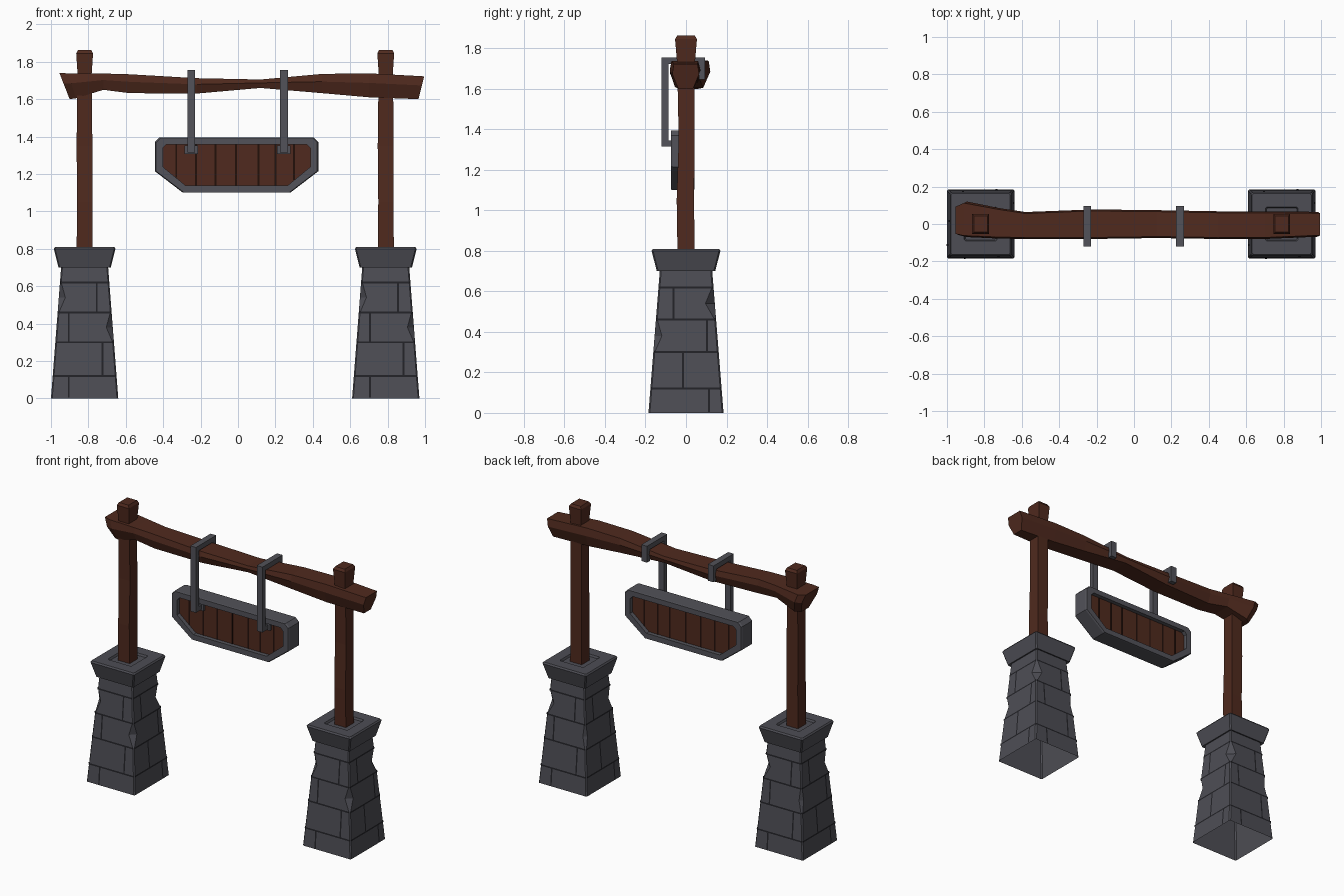
import bpy, bmesh
from math import cos, sin, pi

if "Cube" in bpy.data.objects:
    bpy.data.objects.remove(bpy.data.objects["Cube"])


def material(name, rgb):
    m = bpy.data.materials.new(name)
    m.diffuse_color = (*rgb, 1)
    m.use_nodes = True
    m.node_tree.nodes["Principled BSDF"].inputs["Base Color"].default_value = m.diffuse_color
    return m


STONE = material("stone", (0.075, 0.075, 0.09))
MORTAR = material("mortar", (0.016, 0.016, 0.02))
IRON = material("iron", (0.085, 0.085, 0.1))
WOOD = material("wood", (0.08, 0.023, 0.013))
GAP = material("dark_wood", (0.016, 0.005, 0.003))


def loft(name, rings, mat, start=True, end=True, loop=False):
    """Skin a list of equal-length point rings."""
    bm = bmesh.new()
    vs = [[bm.verts.new(p) for p in r] for r in rings]
    n = len(rings[0])
    pairs = list(zip(vs, vs[1:])) + ([(vs[-1], vs[0])] if loop else [])
    for a, b in pairs:
        for i in range(n):
            j = (i + 1) % n
            bm.faces.new((a[i], a[j], b[j], b[i]))
    if start and not loop:
        bm.faces.new(vs[0])
    if end and not loop:
        bm.faces.new(vs[-1])
    bmesh.ops.recalc_face_normals(bm, faces=bm.faces)
    return finish(name, bm, mat)


def finish(name, bm, mat):
    me = bpy.data.meshes.new(name)
    bm.to_mesh(me)
    bm.free()
    me.materials.append(mat)
    ob = bpy.data.objects.new(name, me)
    bpy.context.collection.objects.link(ob)
    return ob


def box(name, lo, hi, mat):
    ring = lambda z: [(lo[0], lo[1], z), (hi[0], lo[1], z), (hi[0], hi[1], z), (lo[0], hi[1], z)]
    return loft(name, [ring(lo[2]), ring(hi[2])], mat)


# ---- Stone pillars: tapered shaft, chipped corners, flared cap with a post socket
SY = 1.03
ROWS = [0, 0.12, 0.30, 0.46, 0.62, 0.71]
JOINTS = [[-0.085, 0.095, -0.085, 0.065], [0.11, -0.015, 0.10, -0.06]]


def half(z):
    return 0.18 - 0.055 * z / 0.71


def square(cx, z, h, chips=(0.007,) * 4):
    """Square ring with each corner cut by its own chip size."""
    pts = []
    corners = [(-1, -1), (1, -1), (1, 1), (-1, 1)]
    for k, ((sx, sy), c) in enumerate(zip(corners, chips)):
        a, b = (sx * h, sy * (h - c)), (sx * (h - c), sy * h)
        pts += [a, b] if k % 2 == 0 else [b, a]
    return [(cx + x, y * SY, z) for x, y in pts]


def pillar(side, cx):
    s = 0.007
    rings = [square(cx, z, half(z)) for z in (0, 0.12, 0.30)]
    rings.append(square(cx, 0.38, half(0.38), (s, 0.035, s, 0.02)))
    rings.append(square(cx, 0.46, half(0.46)))
    rings.append(square(cx, 0.54, half(0.54), (0.035, s, 0.045, s)))
    rings += [square(cx, z, half(z)) for z in (0.62, 0.705)]
    rings += [square(cx, z, h) for z, h in
              [(0.70, 0.14), (0.80, 0.165), (0.81, 0.158), (0.81, 0.088), (0.797, 0.082)]]
    loft(side + "_pillar", rings, STONE, start=False)

    # mortar lines lie just proud of the four faces
    bm = bmesh.new()
    for q in range(4):
        def quad(u0, u1, z0, z1):
            vs = []
            for u, z in ((u0, z0), (u1, z0), (u1, z1), (u0, z1)):
                d = -half(z) - 0.002
                x, y = u * cos(q * pi / 2) - d * sin(q * pi / 2), u * sin(q * pi / 2) + d * cos(q * pi / 2)
                vs.append(bm.verts.new((cx + x, y * SY, z)))
            bm.faces.new(vs)
        for z in ROWS[1:5]:
            quad(-half(z) + 0.004, half(z) - 0.004, z - 0.005, z + 0.005)
        for u, z0, z1 in zip(JOINTS[q % 2], ROWS, ROWS[1:]):
            quad(u - 0.005, u + 0.005, z0 + 0.005, z1 - 0.005)
    finish(side + "_mortar_lines", bm, MORTAR)


# ---- Wooden posts: slightly wobbly, flaring at the head
def post(side, cx):
    prof = [(0.79, 0, 0, 0.043, 0.042), (1.05, 0.001, -0.003, 0.041, 0.043),
            (1.35, -0.001, 0.003, 0.042, 0.039), (1.60, 0, 0, 0.040, 0.041),
            (1.74, 0, 0, 0.038, 0.045), (1.845, 0, 0, 0.045, 0.054), (1.862, 0, 0, 0.036, 0.044)]
    rings = [[(cx + dx + sx * hx, dy + sy * hy, z) for sx, sy in ((-1, -1), (1, -1), (1, 1), (-1, 1))]
             for z, dx, dy, hx, hy in prof]
    loft(side + "_post", rings, WOOD)


for side, cx in (("left", -0.82), ("right", 0.79)):
    pillar(side, cx)
    post(side, cx)

# ---- Rough-hewn crossbeam: x, bottom x shift, front y, back y, top z, bottom z, bottom inset
beam = [(-0.955, 0.055, -0.06, 0.10, 1.74, 1.60, 0.04),
        (-0.91, 0.045, -0.07, 0.12, 1.738, 1.605, 0.035),
        (-0.72, 0, -0.078, 0.085, 1.737, 1.65, 0.02),
        (-0.58, 0, -0.08, 0.064, 1.733, 1.632, 0.02),
        (-0.22, 0, -0.08, 0.078, 1.712, 1.63, 0.02),
        (0.12, 0, -0.075, 0.074, 1.705, 1.66, 0.012),
        (0.45, 0, -0.08, 0.068, 1.735, 1.632, 0.02),
        (0.70, 0, -0.08, 0.068, 1.738, 1.61, 0.025),
        (0.995, -0.03, -0.068, 0.065, 1.722, 1.60, 0.03)]
rings = []
for x, dx, f, b, t, bt, i in beam:
    m = bt + (t - bt) * 0.6
    rings.append([(x, f + 0.008, t), (x + dx * 0.4, f, m), (x + dx, f + i, bt),
                  (x + dx, b - i, bt), (x + dx * 0.4, b, m), (x, b - 0.008, t)])
loft("crossbeam", rings, WOOD)

# ---- Hanging sign: chamfered iron frame around a plank panel
outer = [(-0.445, 1.37), (-0.42, 1.395), (0.405, 1.395), (0.43, 1.37),
         (0.43, 1.215), (0.28, 1.10), (-0.295, 1.10), (-0.445, 1.215)]
inner = [(-0.402, 1.338), (-0.383, 1.358), (0.368, 1.358), (0.387, 1.338),
         (0.387, 1.238), (0.265, 1.138), (-0.28, 1.138), (-0.402, 1.238)]


def plate(outline, y, k=1.0):
    return [(-0.007 + (x + 0.007) * k, y, 1.25 + (z - 1.25) * k) for x, z in outline]


FRONT, BACK = -0.075, 0.042
loft("sign_frame", [plate(outer, FRONT, 0.985), plate(outer, FRONT + 0.01), plate(outer, BACK - 0.01),
                    plate(outer, BACK, 0.985), plate(inner, BACK), plate(inner, FRONT)], IRON, loop=True)
loft("sign_panel", [plate(inner, -0.047, 1.03), plate(inner, 0.014, 1.03)], WOOD)
for n, x in enumerate((-0.33, -0.225, -0.12, -0.01, 0.11, 0.20, 0.30)):
    low = 1.138 + max(0, abs(x + 0.007) - 0.272) * 0.82
    box(f"plank_gap_{n + 1}", (x - 0.005, -0.049, low), (x + 0.005, 0.016, 1.357), GAP)

# ---- Iron hangers hooked over the beam
hook = [(-0.12, 1.315), (-0.12, 1.755), (0.095, 1.755), (0.095, 1.645), (0.065, 1.645),
        (0.065, 1.722), (-0.087, 1.722), (-0.087, 1.345), (-0.045, 1.345), (-0.045, 1.315)]
for side, cx in (("left", -0.25), ("right", 0.245)):
    loft(side + "_hanger", [[(cx + s * 0.021, y, z) for y, z in hook] for s in (-1, 1)], IRON)
    box(side + "_hanger_foot", (cx - 0.036, -0.062, 1.308), (cx + 0.036, -0.04, 1.352), IRON)
